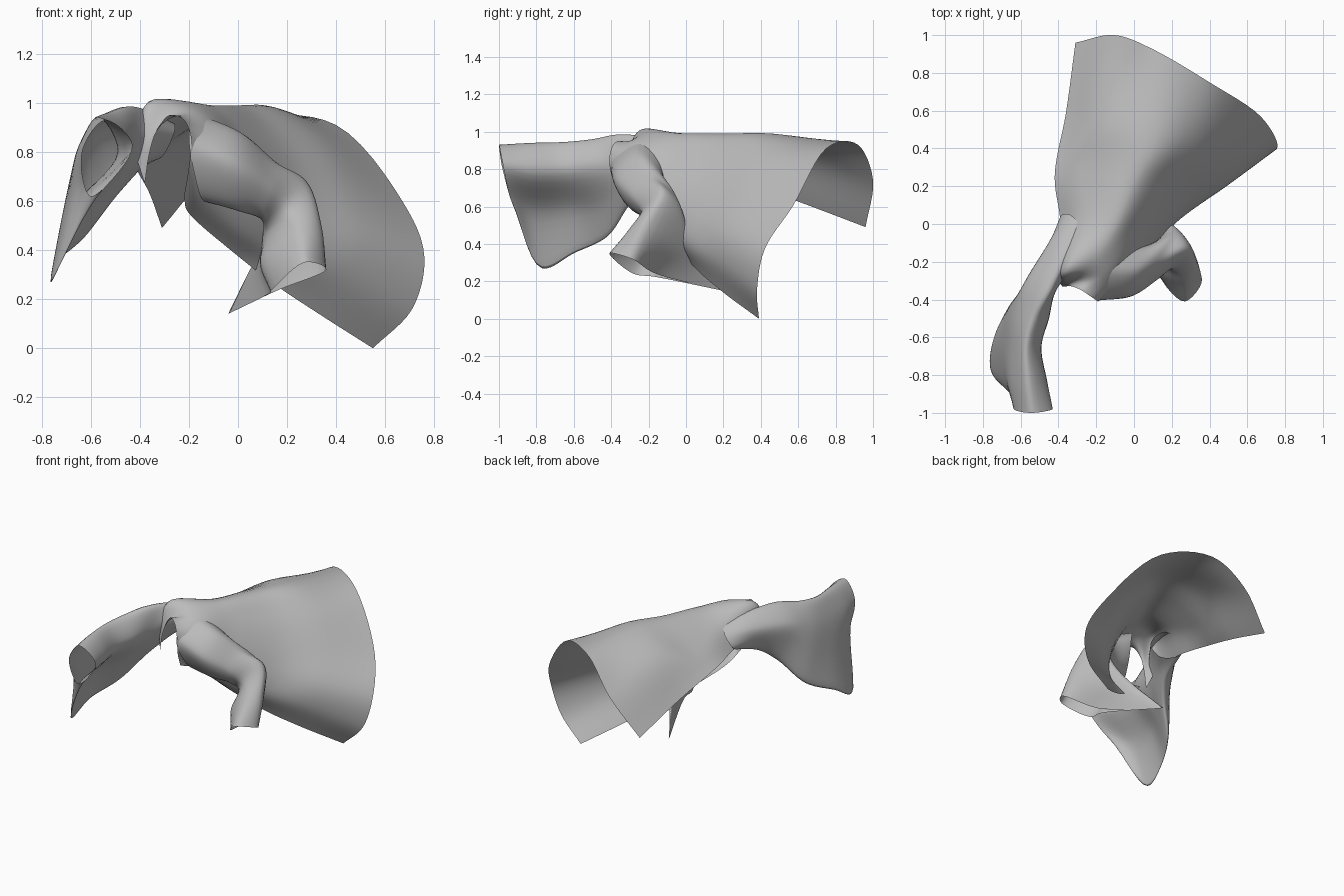
import bpy
import bmesh
from mathutils import Vector

cube = bpy.data.objects.get("Cube")
if cube:
    bpy.data.objects.remove(cube, do_unlink=True)

# One cloth colour for the whole garment
cloth = bpy.data.materials.new("grey_cloth")
cloth.use_nodes = True
GREY = (0.5, 0.5, 0.5, 1)
cloth.diffuse_color = GREY
cloth.node_tree.nodes["Principled BSDF"].inputs["Base Color"].default_value = GREY


def blend(a, b, ta, tb, t):
    """Linear mix of two points over the knot span ta..tb."""
    return a + (b - a) * ((t - ta) / (tb - ta))


def spline_span(p, t):
    """Centripetal spline between the middle two of four points."""
    knots = [0.0]
    for a, b in zip(p, p[1:]):
        knots.append(knots[-1] + max((b - a).length, 0.001) ** 0.5)
    k0, k1, k2, k3 = knots
    t = k1 + (k2 - k1) * t
    a = blend(p[0], p[1], k0, k1, t)
    b = blend(p[1], p[2], k1, k2, t)
    c = blend(p[2], p[3], k2, k3, t)
    return blend(blend(a, b, k0, k2, t), blend(b, c, k1, k3, t), k1, k2, t)


def smooth_path(points, steps, closed=False):
    """Resample a few control points into a smooth path."""
    points = list(points)
    if closed:
        ext = [points[-1]] + points + points[:2]
    else:
        first = points[0] * 2 - points[1]
        last = points[-1] * 2 - points[-2]
        ext = [first] + points + [last]
    path = []
    for i in range(len(ext) - 3):
        for s in range(steps):
            path.append(spline_span(ext[i:i + 4], s / steps))
    if not closed:
        path.append(points[-1])
    return path


def loft(name, sections, closed=False, across=6, along=7):
    """Stretch a smooth open-ended sheet of cloth through the sections."""
    rows = [smooth_path([Vector(p) for p in sec], across, closed) for sec in sections]
    columns = [smooth_path(col, along) for col in zip(*rows)]
    bm = bmesh.new()
    grid = [[bm.verts.new(co) for co in col] for col in columns]
    pairs = list(zip(grid, grid[1:]))
    if closed:
        pairs.append((grid[-1], grid[0]))
    for left, right in pairs:
        for j in range(len(left) - 1):
            bm.faces.new((left[j], right[j], right[j + 1], left[j + 1]))
    bmesh.ops.recalc_face_normals(bm, faces=bm.faces)
    mesh = bpy.data.meshes.new(name)
    bm.to_mesh(mesh)
    bm.free()
    mesh.materials.append(cloth)
    obj = bpy.data.objects.new(name, mesh)
    bpy.context.collection.objects.link(obj)
    mesh.shade_smooth()
    return obj


# Coat body, open underneath: hem to neck, each from left edge to right edge,
# with the ridge of the back left of centre and a slope down to the right
hem = [(.55, .39, 0), (.71, .38, .16), (.76, .42, .37), (.67, .57, .6),
       (.4, .75, .91), (.11, .92, .93), (-.1, 1, .74), (-.31, .96, .49)]
skirt = [(.33, .2, .14), (.46, .19, .3), (.5, .22, .45), (.45, .32, .65),
         (.31, .42, .88), (.11, .45, .99), (-.17, .55, .89), (-.36, .59, .63)]
waist = [(.15, .06, .26), (.24, .03, .38), (.26, .05, .5), (.24, .12, .68),
         (.14, .19, .88), (-.01, .22, .99), (-.28, .3, .85), (-.42, .25, .75)]
chest = [(-.03, -.06, .4), (.04, -.13, .46), (.07, -.16, .57), (.06, -.12, .74),
         (0, -.04, .9), (-.1, -.01, .99), (-.28, .02, .92), (-.39, 0, .78)]
shoulders = [(-.2, -.18, .55), (-.14, -.28, .62), (-.1, -.33, .72), (-.09, -.32, .84),
             (-.13, -.26, .94), (-.24, -.24, .99), (-.37, -.25, 1), (-.42, -.26, .8)]
neck = [(-.22, -.33, .62), (-.2, -.39, .74), (-.19, -.41, .85), (-.22, -.39, .93),
        (-.28, -.35, .95), (-.33, -.33, .89), (-.36, -.33, .8), (-.38, -.33, .67)]
loft("coat_body", [hem, skirt, waist, chest, shoulders, neck])

# Right sleeve, reaching forward: top, outer side, outer fold,
# hanging edge, inner fold, inner side
right_sections = [
    [(-.27, -.03, .92), (-.34, .05, .87), (-.39, .04, .8),
     (-.38, 0, .77), (-.31, -.1, .78), (-.26, -.14, .88)],
    [(-.37, -.19, .97), (-.45, -.11, .89), (-.46, -.13, .8),
     (-.43, -.2, .7), (-.39, -.25, .76), (-.35, -.26, .9)],
    [(-.45, -.36, .985), (-.58, -.33, .88), (-.57, -.31, .74),
     (-.51, -.3, .61), (-.46, -.35, .7), (-.42, -.37, .84)],
    [(-.53, -.5, .96), (-.63, -.48, .84), (-.67, -.46, .64),
     (-.64, -.42, .44), (-.57, -.46, .6), (-.45, -.5, .82)],
    [(-.57, -.65, .945), (-.64, -.65, .84), (-.7, -.62, .62),
     (-.74, -.6, .35), (-.66, -.62, .58), (-.49, -.65, .8)],
    [(-.56, -.83, .94), (-.65, -.84, .82), (-.69, -.81, .6),
     (-.76, -.77, .27), (-.66, -.82, .57), (-.46, -.83, .8)],
    [(-.54, -1, .93), (-.63, -.985, .82), (-.63, -.95, .68),
     (-.6, -.93, .62), (-.52, -.95, .68), (-.43, -.98, .83)],
]
loft("right_sleeve", right_sections, closed=True)

# Left sleeve, bent at the elbow: outer side, front, inner side,
# inner fold, hanging back, outer fold
left_sections = [
    [(-.18, -.24, .96), (-.2, -.4, .85), (-.18, -.38, .72),
     (-.14, -.28, .6), (-.08, -.15, .68), (-.08, -.12, .85)],
    [(.01, -.25, .88), (-.01, -.38, .76), (-.01, -.34, .64),
     (0, -.25, .56), (.04, -.14, .62), (.07, -.12, .76)],
    [(.15, -.19, .76), (.13, -.29, .66), (.1, -.25, .56),
     (.1, -.16, .52), (.14, -.07, .56), (.19, -.06, .67)],
    [(.28, -.13, .68), (.2, -.24, .57), (.12, -.16, .47),
     (.1, -.08, .44), (.14, -.01, .47), (.22, -.02, .57)],
    [(.34, -.22, .5), (.25, -.31, .47), (.1, -.22, .36),
     (.09, -.05, .34), (.05, .1, .32), (.18, -.02, .38)],
    [(.36, -.29, .32), (.27, -.41, .35), (.14, -.28, .24),
     (.13, -.17, .225), (-.04, .25, .14), (.17, -.16, .24)],
]
loft("left_sleeve", left_sections, closed=True)
